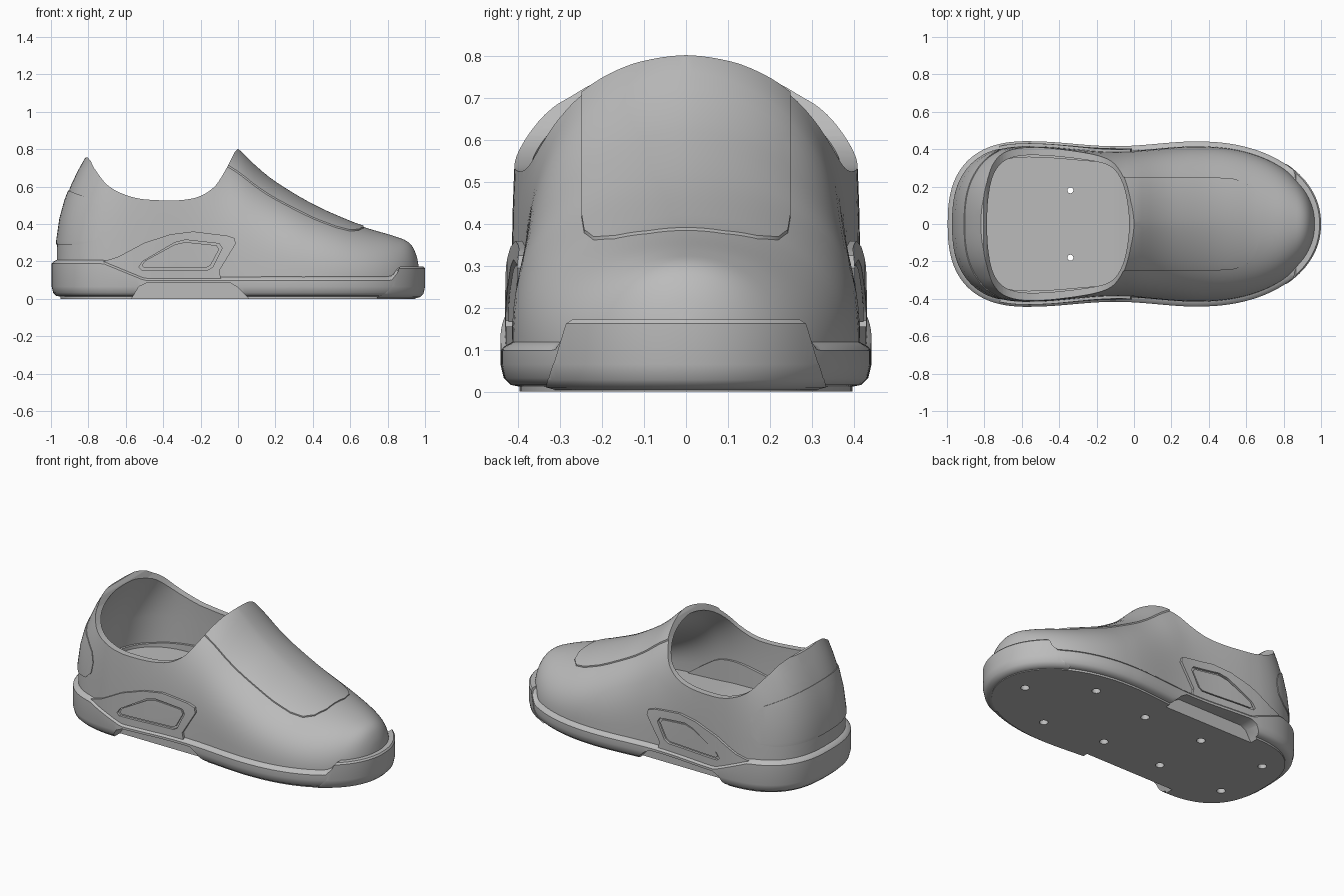
import bpy, bmesh, math

if "Cube" in bpy.data.objects:
    bpy.data.objects.remove(bpy.data.objects["Cube"], do_unlink=True)

grey = bpy.data.materials.new("shoe grey")
grey.use_nodes = True
grey.diffuse_color = (0.5, 0.5, 0.5, 1)
for node in grey.node_tree.nodes:
    if node.type == 'BSDF_PRINCIPLED':
        node.inputs["Base Color"].default_value = grey.diffuse_color

# Side profiles as (x, z)
INSTEP = [(-.5, 1.3), (-.3, 1.08), (-.1, .865), (0, .796), (.1, .7), (.2, .62), (.4, .5),
          (.6, .41), (.7, .375), (.85, .33), (.92, .295), (.955, .23), (.97, .15)]
RIM = [(-.84, .742), (-.8, .755), (-.77, .7), (-.7, .61), (-.6, .555), (-.48, .53),
       (-.25, .535), (-.13, .595), (-.06, .7), (-.02, .78), (0, .803)]
SOLE_TOP = [(-.72, .2), (-.5, .11), (.82, .11), (.86, .16)]
FLOOR = [(-.1, .23), (.7, .15)]
LIP = [(-.8, .25), (-.45, .29), (-.15, .36), (0, .35), (.12, .28), (.3, .15)]
# Roundness of the cross-section along x, across and upward
ACROSS = [(-.5, 2.5), (0, 1.7), (.4, 1.75), (.8, 2.1)]
UPWARD = [(-.5, 3.2), (0, 3.2), (.4, 2.8), (.8, 2.3)]


def interp(table, x, smooth=True):
    """Interpolate a profile, smoothly or in straight runs."""
    if x <= table[0][0]:
        return table[0][1]
    if x >= table[-1][0]:
        return table[-1][1]
    k = next(i for i in range(len(table) - 1) if x <= table[i + 1][0])
    (x0, z0), (x1, z1) = table[k], table[k + 1]
    d = x1 - x0
    u = (x - x0) / d
    v = 1 - u
    if not smooth:
        return z0 * v + z1 * u

    def slope(i):
        a, b = table[max(i - 1, 0)], table[min(i + 1, len(table) - 1)]
        return (b[1] - a[1]) / (b[0] - a[0])
    return (z0 * (1 + 2 * u) * v * v + z1 * u * u * (3 - 2 * u)
            + d * u * v * (slope(k) * v - slope(k + 1) * u))


def half_width(x, g):
    """Half width of the footprint, grown by g."""
    if x < -.55:
        u = min(1, (-.55 - x) / (.45 + g))
        return (.447 + g) * (1 - u ** 2.55) ** (1 / 2.55)
    if x > .35:
        u = min(1, (x - .35) / (.65 + g))
        return (.445 + g) * (1 - u ** 2.1) ** (1 / 2.1)
    return .446 - .026 * math.sin(math.pi * (x + .55) / .9) ** 2 + g


def finish(name, bm):
    bmesh.ops.recalc_face_normals(bm, faces=bm.faces)
    mesh = bpy.data.meshes.new(name)
    bm.to_mesh(mesh)
    bm.free()
    mesh.materials.append(grey)
    obj = bpy.data.objects.new(name, mesh)
    bpy.context.collection.objects.link(obj)
    return obj


def activate(obj):
    bpy.ops.object.select_all(action='DESELECT')
    obj.select_set(True)
    bpy.context.view_layer.objects.active = obj


def combine(obj, other, operation='DIFFERENCE', keep=False):
    mod = obj.modifiers.new("cut", 'BOOLEAN')
    mod.operation, mod.object, mod.solver = operation, other, 'EXACT'
    activate(obj)
    bpy.ops.object.modifier_apply(modifier=mod.name)
    if not keep:
        bpy.data.objects.remove(other, do_unlink=True)


def bridge(bm, loops):
    n = len(loops[0])
    for a, b in zip(loops, loops[1:]):
        for j in range(n):
            k = (j + 1) % n
            bm.faces.new((a[j], a[k], b[k], b[j]))


def dome(name, g, rise, base, stations=72, arc=48):
    """Closed foot-shaped solid made of arched sections along x."""
    bm, loops = bmesh.new(), []
    for i in range(stations + 1):
        x = -(1 + g) * math.cos(.03 + (math.pi - .06) * i / stations)
        w, zb, h = half_width(x, g), base(x), interp(INSTEP, x) + rise
        p, q = interp(ACROSS, x, False), interp(UPWARD, x, False)
        loop = []
        for j in range(arc + 1):
            c = math.cos(math.pi * j / arc)
            s = max(0, math.sin(math.pi * j / arc))
            z = zb + (h - zb) * s ** (2 / q)
            lean = .6 * max(0, min(z, .9) - .25) ** 2 * min(1, max(0, (-.4 - x) / .5))
            loop.append(bm.verts.new((x + lean, math.copysign(abs(c) ** (2 / p), c) * w, z)))
        loops.append(loop)
    bridge(bm, loops)
    m = arc // 2
    for loop in (loops[0], loops[-1]):
        for j in range(m - 1):
            bm.faces.new((loop[j], loop[j + 1], loop[arc - j - 1], loop[arc - j]))
        bm.faces.new((loop[m - 1], loop[m], loop[m + 1]))
    return finish(name, bm)


def slab(name, rings, n=110):
    """Closed footprint solid from rings of (growth, height function)."""
    bm, loops = bmesh.new(), []
    for g, height in rings:
        loop = []
        for i in range(2 * n):
            x = -(1 + g) * math.cos(math.pi * i / n)
            y = 0 if i % n == 0 else half_width(x, g) * (1 if i < n else -1)
            loop.append(bm.verts.new((x, y, height(x))))
        loops.append(loop)
    bridge(bm, loops)
    for loop in (loops[0], loops[-1]):
        for i in range(n):
            ids = [i, i + 1, 2 * n - i - 1, (2 * n - i) % (2 * n)]
            bm.faces.new([loop[k] for k in dict.fromkeys(ids)])
    return finish(name, bm)


def prism(name, points, axis, spans):
    """Extrude an outline along y or z over each span."""
    bm = bmesh.new()
    for span in spans:
        ends = [[bm.verts.new((p, d, q) if axis == 'y' else (p, q, d)) for p, q in points]
                for d in span]
        for end in ends:
            bm.faces.new(end)
        bridge(bm, ends)
    return finish(name, bm)


def shell(name, g, wall):
    """Hollow upper with the foot opening cut away."""
    obj = dome(name, -.03 + g, g, lambda x: .09)
    combine(obj, dome("cavity", -.03 - wall, -wall, lambda x: interp(FLOOR, x)))
    rim = [(x, interp(RIM, x)) for x in (-.84 + .0175 * i for i in range(49))]
    combine(obj, prism("opening", [(-1.2, .735)] + rim + [(.02, 1.6), (-1.2, 1.6)],
                       'y', [(-.7, .7)]))
    return obj


def raised_panel(name, points, axis, spans, g):
    obj = shell(name, g, .028)
    combine(obj, prism("panel outline", points, axis, spans), 'INTERSECT')
    return obj


SIDES = [(.36, .7), (-.7, -.36)]
ACROSS_ALL = [(-.7, .7)]

# Upper and its raised panels
upper = shell("upper", 0, .045)
half = [(-.2, .25), (.42, .25), (.53, .243), (.6, .22), (.645, .17), (.67, .09)]
outline = half + [(x, -y) for x, y in reversed(half)]
tongue = raised_panel("tongue_panel", outline, 'z', [(.2, 1.7)], .007)

patch = [(-1.2, .6), (-.91, .58), (-.78, .53), (-.73, .48), (-.715, .42),
         (-.73, .35), (-.78, .305), (-.86, .29), (-1.2, .29)]
heel = raised_panel("heel_patch", patch, 'y', ACROSS_ALL, .005)

# Side frames with a recessed window and an inner plate
frame_line = [(-.74, .1), (-.72, .2), (-.64, .225), (-.5, .3), (-.36, .345), (-.24, .36),
              (-.06, .338), (-.02, .325), (-.012, .295), (-.1, .15), (-.09, .1)]
frame = raised_panel("side_frames", frame_line, 'y', SIDES, .015)
window = [(-.53, .17), (-.515, .155), (-.16, .155), (-.135, .17), (-.085, .27),
          (-.1, .295), (-.28, .315), (-.34, .3), (-.51, .2)]
combine(frame, prism("window", window, 'y', SIDES))
small = [(-.31 + (x + .31) * .93, .23 + (z - .23) * .86) for x, z in window]
plate = raised_panel("window_plates", small, 'y', SIDES, .009)


# Raised edge around the footbed
def lip_top(x):
    return interp(LIP, x)


lip = slab("footbed_lip", [(-.06, lambda x: .12), (-.06, lip_top), (-.08, lip_top)])
combine(lip, slab("lip_hollow", [(-.09, lambda x: .1), (-.09, lambda x: .5)]))


# Midsole with heel cup, toe bumper and a thin outsole
def top(x):
    return interp(SOLE_TOP, x, False)


midsole = slab("midsole", [(-.048, lambda x: .012), (-.028, lambda x: .016),
                           (-.012, lambda x: .032), (-.004, lambda x: .065),
                           (-.004, lambda x: top(x) - .012), (-.012, lambda x: top(x) - .002),
                           (-.034, lambda x: top(x) + .01), (-.08, lambda x: top(x) + .01)])
bumper = slab("toe_bumper", [(-.045, lambda x: .004), (-.025, lambda x: .01),
                             (-.008, lambda x: .028), (0, lambda x: .065),
                             (0, lambda x: .162), (-.008, lambda x: .172), (-.06, lambda x: .172)])
bumper_line = [(.72, -.1), (.745, .01), (.79, .03), (.825, .07), (.845, .12), (.86, .16),
               (.88, .2), (1.2, .2), (1.2, -.1)]
combine(bumper, prism("bumper outline", bumper_line, 'y', ACROSS_ALL), 'INTERSECT')
outsole = slab("outsole", [(-.05, lambda x: 0), (-.05, lambda x: .02)])

# Arch notches on both sides
notch_line = [(-.6, -.05), (-.56, .015), (-.53, .065), (-.49, .084),
              (-.04, .084), (0, .06), (.05, .01), (.08, -.05)]
notch = prism("notch", notch_line, 'y', [(.345, .7), (-.7, -.345)])
for part in (midsole, outsole):
    combine(part, notch, keep=True)
bpy.data.objects.remove(notch, do_unlink=True)


# Drain holes, two of them right through the footbed
def drill(x, y, radius, height, parts):
    turns = [a * math.pi / 8 for a in range(16)]
    circle = [(x + radius * math.cos(a), y + radius * math.sin(a)) for a in turns]
    bit = prism("drill", circle, 'z', [(-.1, height)])
    for part in parts:
        combine(part, bit, keep=True)
    bpy.data.objects.remove(bit, do_unlink=True)


drill(.8, 0, .025, .05, (midsole, outsole, bumper))
for side in (-1, 1):
    for x, y in ((.47, .23), (.07, .18), (-.34, .18), (-.79, .18)):
        drill(x, side * y, .025, .05, (midsole, outsole))
    drill(-.34, side * .18, .016, .4, (midsole, upper))

for part in (upper, tongue, heel, frame, plate, lip, midsole, bumper, outsole):
    activate(part)
    bpy.ops.object.shade_smooth_by_angle(angle=math.radians(35))
